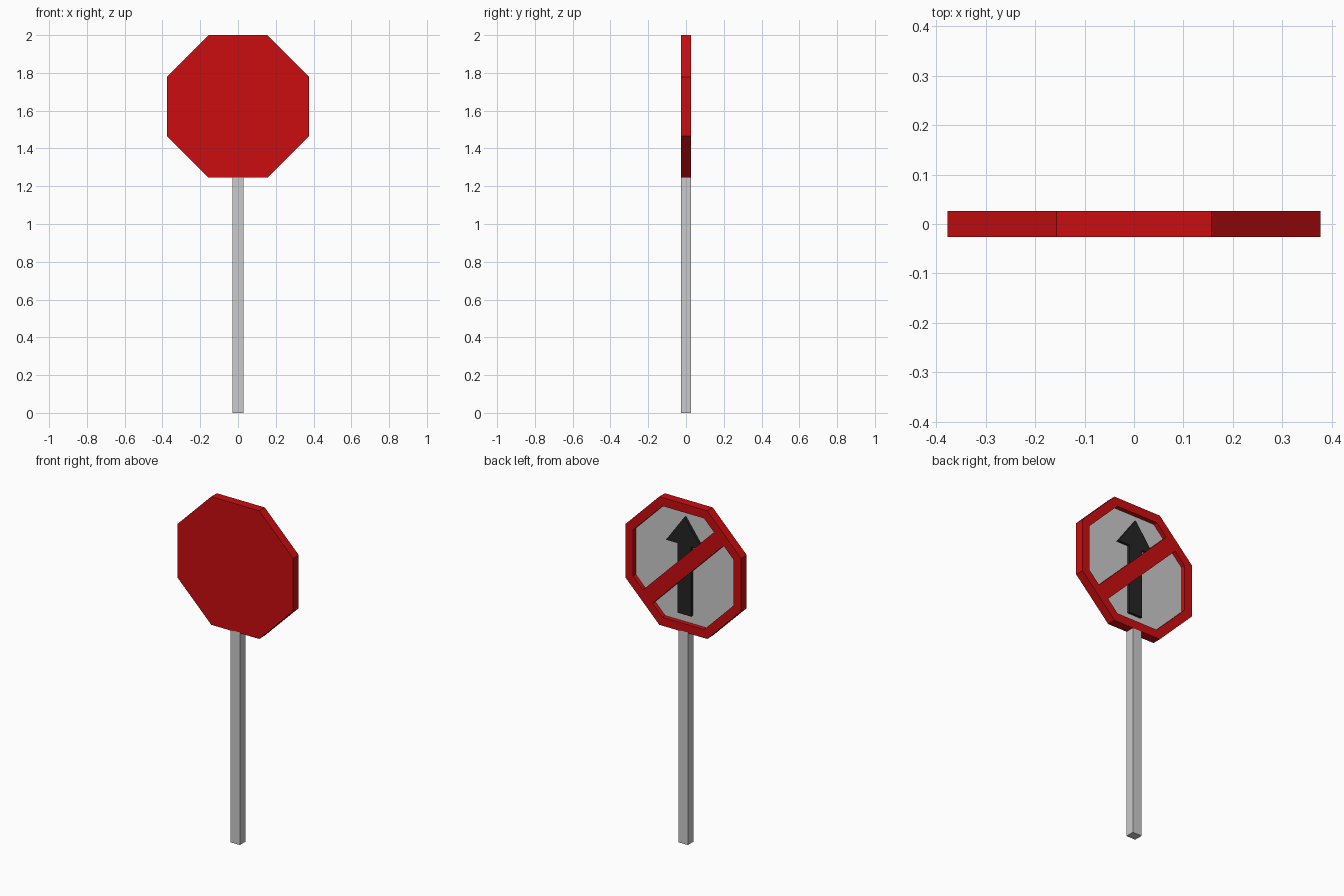
import bpy, bmesh, math

if "Cube" in bpy.data.objects:
    bpy.data.objects.remove(bpy.data.objects["Cube"])

T = 0.026          # half thickness of the sign
PANEL_Y = 0.0      # depth of the recessed panel
CZ = 1.625         # centre height of the sign
APO = 0.377        # octagon apothem
RIM = 0.05         # rim width


def material(name, rgb):
    m = bpy.data.materials.new(name)
    m.diffuse_color = (*rgb, 1)
    m.use_nodes = True
    m.node_tree.nodes["Principled BSDF"].inputs["Base Color"].default_value = m.diffuse_color
    return m


red = material("red", (0.60, 0.004, 0.005))
grey = material("light grey", (0.60, 0.60, 0.60))
black = material("black", (0.018, 0.018, 0.018))


def finish(bm, name, mats):
    bmesh.ops.recalc_face_normals(bm, faces=bm.faces[:])
    me = bpy.data.meshes.new(name)
    bm.to_mesh(me)
    bm.free()
    for m in mats:
        me.materials.append(m)
    ob = bpy.data.objects.new(name, me)
    bpy.context.collection.objects.link(ob)
    return ob


def prism(points, y0, y1):
    """Extrude an (x, z) outline from y0 to y1; returns bmesh and the y1 face."""
    bm = bmesh.new()
    a = [bm.verts.new((x, y0, z)) for x, z in points]
    b = [bm.verts.new((x, y1, z)) for x, z in points]
    bm.faces.new(a)
    back = bm.faces.new(b)
    n = len(points)
    for i in range(n):
        j = (i + 1) % n
        bm.faces.new((a[i], a[j], b[j], b[i]))
    bmesh.ops.recalc_face_normals(bm, faces=bm.faces[:])
    return bm, back


# Octagonal sign plate with a recessed grey panel on its back
r = APO / math.cos(math.pi / 8)
angles = [math.pi / 8 + i * math.pi / 4 for i in range(8)]
octagon = [(r * math.cos(t), CZ - 0.002 + r * math.sin(t)) for t in angles]
bm, back = prism(octagon, -T, T)
bmesh.ops.inset_region(bm, faces=[back], thickness=RIM, use_even_offset=True)
panel = bmesh.ops.extrude_discrete_faces(bm, faces=[back])["faces"][0]
for v in panel.verts:
    v.co.y = PANEL_Y
panel.material_index = 1
finish(bm, "sign_plate", [red, grey])

# Straight-ahead arrow on the panel
half = [(0.0, 0.292), (0.12, 0.127), (0.044, 0.127), (0.044, -0.282)]
outline = half + [(-x, z) for x, z in reversed(half[1:])]
bm, _ = prism([(x, CZ + z) for x, z in outline], PANEL_Y, 0.015)
finish(bm, "arrow", [black])

# Diagonal prohibition bar, flush with the rim (top end towards -x)
L, W, c = APO - RIM, 0.044, math.sqrt(0.5)
corners = [(-L, -W), (L, -W), (L, W), (-L, W)]
bm, _ = prism([(-c * (p - q), CZ - 0.002 + c * (p + q)) for p, q in corners],
              PANEL_Y, T)
finish(bm, "diagonal_bar", [red])

# Square post
PX = 0.03
bm, _ = prism([(-PX, 0), (PX, 0), (PX, 1.25), (-PX, 1.25)], -T, T)
finish(bm, "post", [grey])
